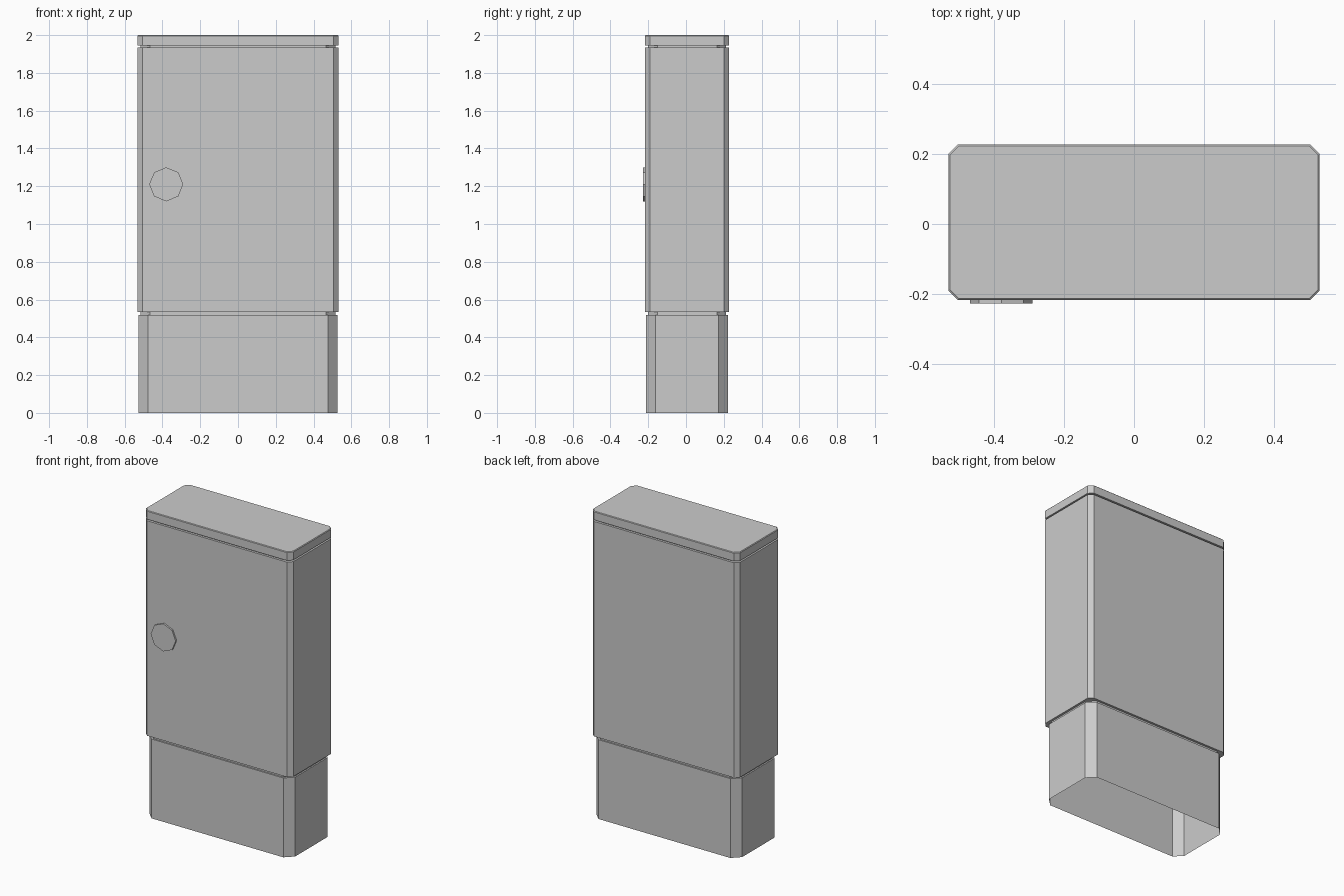
import bpy, bmesh, math
from mathutils import Matrix

if "Cube" in bpy.data.objects:
    bpy.data.objects.remove(bpy.data.objects["Cube"])

CY = 0.0055  # cabinet sits slightly back because the lock plate sticks out


def outline(hx, hy, c):
    """Rectangle with chamfered corners, counter-clockwise."""
    quarter = [(hx, hy - c), (hx - c, hy)]
    left = [(-x, y) for x, y in reversed(quarter)]
    top = quarter + left
    return top + [(-x, -y) for x, y in top]


def finish(name, bm):
    mesh = bpy.data.meshes.new(name)
    bm.to_mesh(mesh)
    bm.free()
    obj = bpy.data.objects.new(name, mesh)
    bpy.context.collection.objects.link(obj)
    return obj


def shell(name, rings, cap_top=False):
    """Skin a stack of chamfered outlines given as (z, half_x, half_y, chamfer)."""
    bm = bmesh.new()
    loops = [[bm.verts.new((x, y + CY, z)) for x, y in outline(hx, hy, c)]
             for z, hx, hy, c in rings]
    for low, high in zip(loops, loops[1:]):
        for i in range(8):
            j = (i + 1) % 8
            bm.faces.new((low[i], low[j], high[j], high[i]))
    if cap_top:
        bm.faces.new(loops[-1])
    return finish(name, bm)


BASE = (0.5255, 0.217, 0.05)
NECK = (0.516, 0.2075, 0.05)
BODY = (0.5315, 0.2225, 0.027)
BEVEL = (0.5275, 0.2185, 0.026)

# Plinth, open underneath, with the recessed neck above it
shell("base", [(0, *BASE), (0.517, *BASE), (0.517, *NECK), (0.533, *NECK)])

# Cabinet housing, ending in the shadow gap below the lid
shell("cabinet_body", [(0.533, *NECK), (0.533, *BODY), (1.934, *BODY),
                       (1.934, *NECK), (1.944, *NECK)])

# Lid with a fine bevel around the top
shell("lid", [(1.944, *NECK), (1.944, *BODY), (1.996, *BODY), (2.0, *BEVEL)],
      cap_top=True)

# Eight-sided lock plate on the front
bm = bmesh.new()
bmesh.ops.create_cone(
    bm, cap_ends=True, segments=8, radius1=0.09, radius2=0.09, depth=0.012,
    matrix=Matrix.Translation((-0.38, -0.222, 1.21)) @ Matrix.Rotation(math.pi / 2, 4, 'X'))
finish("lock_plate", bm)
